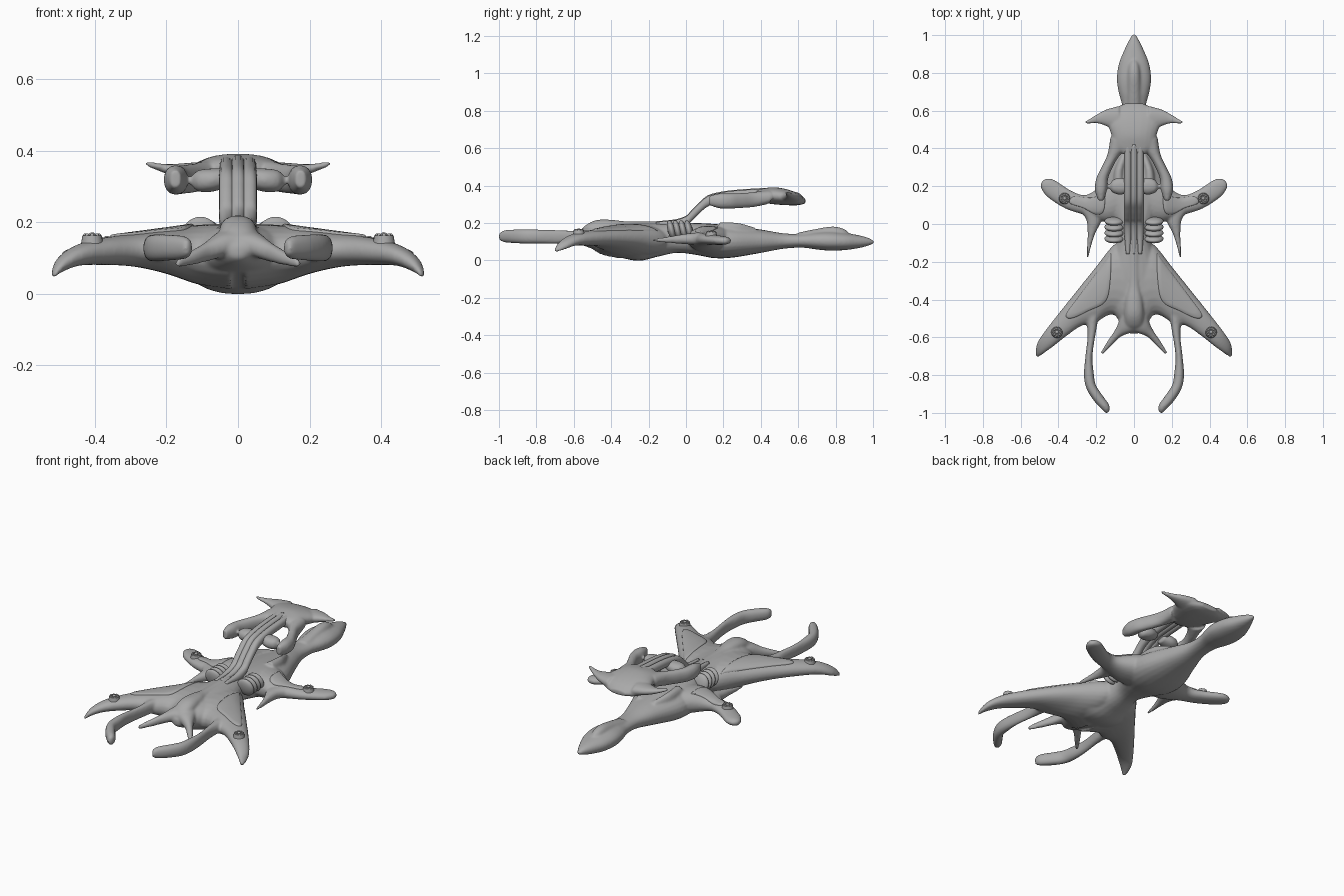
import bpy, bmesh, math
from mathutils import Vector, Matrix
from mathutils.bvhtree import BVHTree

grey = bpy.data.materials.new("hull grey")
grey.diffuse_color = (0.4, 0.4, 0.4, 1)


def finish(name, bm):
    bmesh.ops.recalc_face_normals(bm, faces=bm.faces)
    me = bpy.data.meshes.new(name)
    bm.to_mesh(me)
    bm.free()
    ob = bpy.data.objects.new(name, me)
    bpy.context.collection.objects.link(ob)
    me.materials.append(grey)
    for p in me.polygons:
        p.use_smooth = True
    return ob


def catmull(pts, sub):
    out = []
    for i in range(len(pts) - 1):
        p0, p1, p2, p3 = (pts[max(0, min(len(pts) - 1, j))] for j in (i - 1, i, i + 1, i + 2))
        for s in range(sub):
            t = s / sub
            out.append([0.5 * (2 * b + (c - a) * t + (2 * a - 5 * b + 4 * c - d) * t * t
                               + (3 * b - a - 3 * c + d) * t ** 3) for a, b, c, d in zip(p0, p1, p2, p3)])
    return out + [list(pts[-1])]


def loft(bm, stations, sx=1, n=24, e=2.2, sub=6):
    # each station: two plan points, low z, high z, joined by a rounded section
    rings = []
    for ax, ay, bx, by, lo, hi in catmull(stations, sub):
        ring = []
        for k in range(n):
            t = 2 * math.pi * k / n
            c, s = math.cos(t), math.sin(t)
            u = math.copysign(abs(c) ** (2 / e), c)
            v = math.copysign(abs(s) ** (2 / e), s)
            ring.append(bm.verts.new((sx * ((ax + bx) / 2 + u * (ax - bx) / 2),
                                      (ay + by) / 2 + u * (ay - by) / 2,
                                      (lo + hi) / 2 + v * (hi - lo) / 2)))
        rings.append(ring)
    for r, q in zip(rings, rings[1:]):
        for k in range(n):
            bm.faces.new((r[k], r[(k + 1) % n], q[(k + 1) % n], q[k]))
    bm.faces.new(rings[0])
    bm.faces.new(rings[-1][::-1])


def spine(rows, x=0):
    return [(x - w, y, x + w, y, lo, hi) for y, w, lo, hi in rows]


def fuse(name, centre, sides, voxel=0.007):
    bm = bmesh.new()
    for st in centre:
        loft(bm, st)
    for st in sides:
        loft(bm, st, 1)
        loft(bm, st, -1)
    ob = finish(name, bm)
    m = ob.modifiers.new("blend", 'REMESH')
    m.mode, m.voxel_size, m.use_smooth_shade = 'VOXEL', voxel, True
    m = ob.modifiers.new("soften", 'SMOOTH')
    m.factor, m.iterations = 0.5, 5
    dg = bpy.context.evaluated_depsgraph_get()
    me = bpy.data.meshes.new_from_object(ob.evaluated_get(dg))
    ob.modifiers.clear()
    ob.data = me
    for p in me.polygons:
        p.use_smooth = True
    return ob


# Hull: nose, neck, belly, wings, tails
body = spine([(1.004, .008, .09, .106), (.97, .028, .077, .122), (.92, .052, .065, .135), (.85, .08, .055, .147),
              (.77, .091, .052, .155), (.7, .082, .058, .152), (.62, .062, .068, .142), (.52, .062, .062, .145),
              (.4, .1, .04, .165), (.25, .155, .015, .185), (.15, .16, .012, .195), (.05, .12, .03, .2),
              (-.05, .085, .04, .2), (-.15, .11, .02, .2), (-.25, .15, -.002, .2), (-.35, .15, .015, .195),
              (-.45, .12, .045, .185), (-.55, .05, .08, .155), (-.58, .02, .1, .135)])
ridge = spine([(-.08, .03, .15, .21), (-.3, .028, .15, .208), (-.4, .045, .15, .217),
               (-.48, .052, .13, .215), (-.54, .045, .12, .185), (-.575, .02, .11, .14)])
canopy = spine([(.6, .035, .1, .148), (.68, .036, .1, .165), (.78, .035, .1, .181), (.84, .028, .1, .17),
                (.875, .01, .1, .145)])
rear_wing = [(.02, -.1, .02, -.52, .01, .195), (.1, -.105, .12, -.48, .025, .192), (.2, -.225, .2, -.52, .055, .18),
             (.3, -.35, .28, -.54, .075, .168), (.4, -.475, .36, -.595, .08, .155), (.47, -.565, .43, -.65, .077, .135),
             (.512, -.63, .485, -.69, .058, .1), (.523, -.69, .51, -.708, .043, .06)]
curl_tail = [(.27, -.42, .12, -.4, .08, .17), (.25, -.53, .18, -.48, .088, .162), (.246, -.6, .203, -.58, .09, .16),
             (.257, -.7, .22, -.7, .09, .162), (.265, -.8, .213, -.79, .09, .165), (.252, -.87, .203, -.85, .09, .166),
             (.213, -.935, .172, -.9, .092, .165), (.165, -.987, .133, -.955, .097, .16),
             (.143, -1.004, .128, -.985, .11, .145)]
swallow_tail = [(.05, -.4, 0, -.57, .1, .185), (.075, -.5, .03, -.58, .1, .17), (.1, -.56, .075, -.6, .09, .145),
                (.14, -.62, .115, -.64, .08, .12), (.178, -.683, .165, -.69, .072, .095)]
fore_wing = [(.05, .3, .05, .02, .03, .185), (.15, .22, .15, .01, .05, .18), (.25, .155, .25, .045, .075, .15),
             (.33, .175, .36, .08, .083, .14), (.425, .235, .455, .14, .083, .13), (.47, .238, .487, .18, .087, .123),
             (.49, .222, .495, .2, .095, .113)]
spur = [(.15, .09, .31, .09, .08, .15), (.175, .01, .256, .03, .085, .145), (.205, -.05, .245, -.045, .09, .135),
        (.225, -.11, .248, -.11, .095, .125), (.242, -.18, .252, -.18, .1, .115)]
shoulder = [(.11, .18, .05, .18, .12, .205), (.105, .28, .055, .28, .11, .2), (.065, .38, .03, .36, .1, .175)]
hull = fuse("hull", [body, ridge, canopy], [rear_wing, curl_tail, swallow_tail, fore_wing, spur, shoulder])

# Raised hood with horns and backswept arms
shield = spine([(.638, .05, .305, .33), (.6, .12, .295, .358), (.54, .14, .295, .38), (.47, .12, .3, .391),
                (.41, .11, .31, .384), (.37, .06, .325, .375)])
horn = [(.08, .625, .08, .48, .3, .37), (.15, .605, .14, .515, .318, .365), (.205, .575, .195, .533, .335, .362),
        (.26, .542, .25, .53, .356, .37)]
arm = [(.125, .46, .04, .4, .3, .375), (.14, .37, .085, .35, .285, .365), (.172, .3, .118, .29, .28, .36),
       (.2, .24, .137, .24, .277, .358), (.207, .18, .143, .18, .278, .358), (.19, .125, .16, .125, .295, .345)]
lobe = [(.02, .23, .02, .17, .3, .35), (.07, .245, .07, .155, .285, .35), (.11, .235, .11, .165, .285, .345),
        (.128, .21, .128, .185, .3, .33)]
fuse("hood", [shield], [horn, arm, lobe], 0.006)

# Ribbed neck arching from the hull up to the hood
bm = bmesh.new()
neck = [(-.16, .01, .185, .205), (-.06, .019, .17, .215), (0, .021, .185, .235), (.03, .021, .21, .265),
        (.07, .021, .25, .305), (.12, .021, .29, .345), (.2, .02, .318, .365), (.3, .02, .328, .376),
        (.42, .02, .335, .383)]
for x in (-.032, 0, .032):
    loft(bm, spine([(y, w, lo, hi + (.004 if x == 0 else 0)) for y, w, lo, hi in neck], x), n=16)
finish("neck", bm)

# Gill ribs at the waist
bm = bmesh.new()
for sx in (1, -1):
    for i in range(4):
        bmesh.ops.create_uvsphere(bm, u_segments=20, v_segments=14, radius=1, matrix=
                                  Matrix.Translation((sx * .105, .015 - i * .031, .163))
                                  @ Matrix.Rotation(.25, 4, 'X') @ Matrix.Diagonal((.052, .021, .053, 1)))
finish("gill_ribs", bm)

# Raised plates draped on the hull's upper surface
hm = hull.data
bvh = BVHTree.FromPolygons([v.co for v in hm.vertices], [p.vertices for p in hm.polygons])


def top(x, y):
    hit = bvh.ray_cast(Vector((x, y, .27)), Vector((0, 0, -1)))[0]
    return hit.z if hit else .1


def plate(bm, outline, sx, n=6):
    loop = catmull(outline + outline[:1], n)[:-1]
    cx = sum(p[0] for p in loop) / len(loop)
    cy = sum(p[1] for p in loop) / len(loop)
    rings = []
    for s, h in ((1, -.006), (.985, .003), (.94, .006), (.75, .006), (.5, .006), (.25, .006)):
        ring = []
        for px, py in loop:
            x, y = sx * (cx + (px - cx) * s), cy + (py - cy) * s
            ring.append(bm.verts.new((x, y, top(x, y) + h)))
        rings.append(ring)
    for r, q in zip(rings, rings[1:]):
        for k in range(len(loop)):
            j = (k + 1) % len(loop)
            bm.faces.new((r[k], r[j], q[j], q[k]))
    bm.faces.new(rings[-1])


for name, outline in (
        ("rear_wing_plates", [(.12, -.15), (.2, -.26), (.29, -.38), (.36, -.48), (.33, -.5), (.24, -.46),
                              (.15, -.41), (.125, -.3)]),
        ("fore_wing_plates", [(.15, .17), (.22, .14), (.32, .145), (.34, .11), (.27, .085), (.2, .05), (.16, .07)])):
    bm = bmesh.new()
    for sx in (1, -1):
        plate(bm, outline, sx)
    finish(name, bm)

# Round turrets near the wing tips
for name, x, y in (("fore_turret", .367, .135), ("rear_turret", .408, -.573)):
    bm = bmesh.new()
    for sx in (1, -1):
        at = Matrix.Translation((sx * x, y, top(sx * x, y)))
        bmesh.ops.create_cone(bm, cap_ends=True, segments=24, radius1=.032, radius2=.027, depth=.03,
                              matrix=at)
        bmesh.ops.create_uvsphere(bm, u_segments=12, v_segments=8, radius=.01,
                                  matrix=at @ Matrix.Translation((0, 0, .014)))
        for k in range(8):
            a = k * math.pi / 4
            bmesh.ops.create_uvsphere(bm, u_segments=8, v_segments=6, radius=.006, matrix=at @
                                      Matrix.Translation((.019 * math.cos(a), .019 * math.sin(a), .015)))
    ob = finish(name, bm)
    ob.data.set_sharp_from_angle(angle=math.radians(40))
